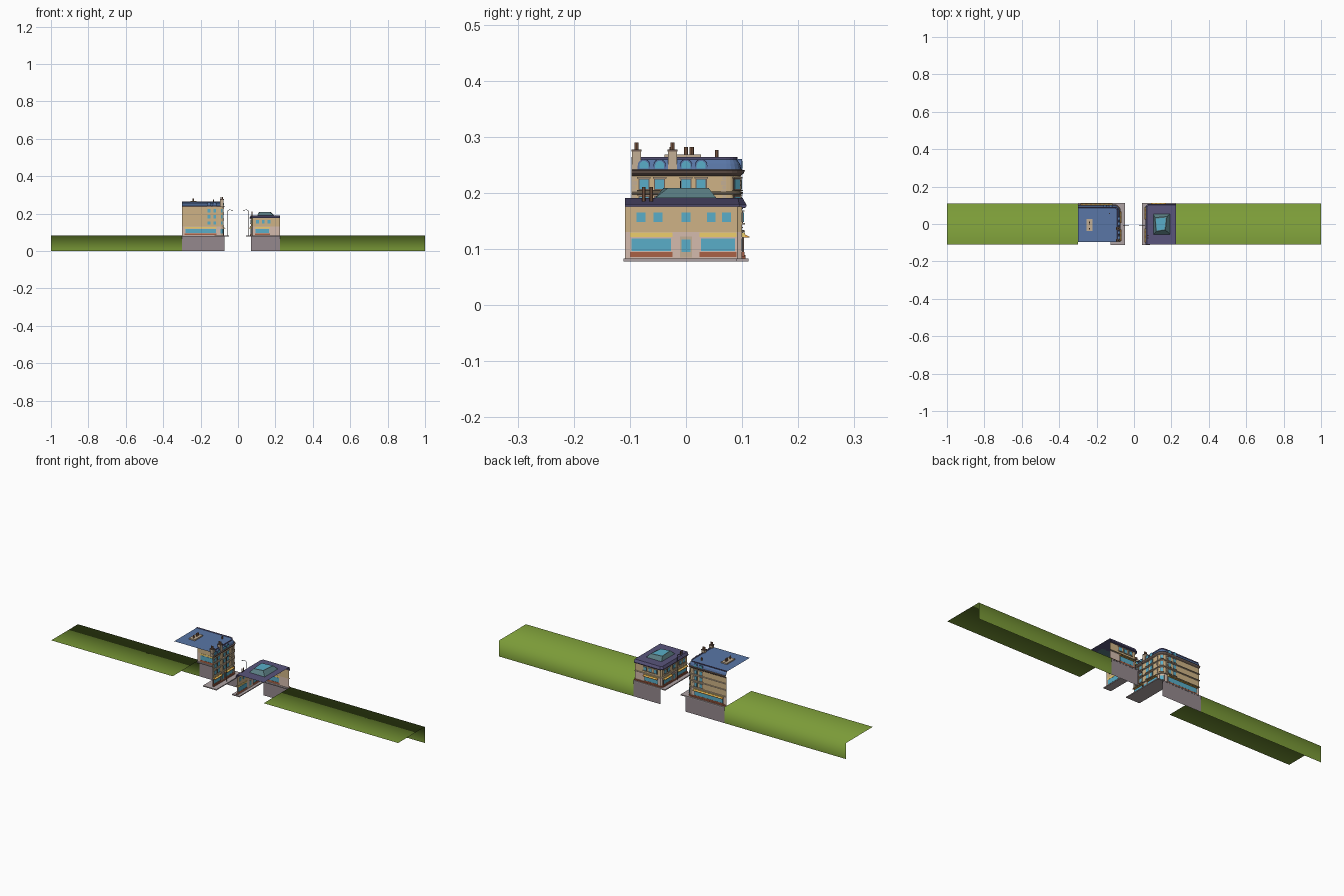
import bpy, bmesh, math
from mathutils import Vector

if "Cube" in bpy.data.objects:
    bpy.data.objects.remove(bpy.data.objects["Cube"])

COL = dict(grass=(.20, .33, .04), tan=(.62, .45, .24), pink=(.66, .50, .42), plinth=(.30, .25, .27),
           paving=(.42, .36, .37), blue=(.10, .18, .38), purple=(.10, .09, .20), glass=(.10, .42, .58),
           trim=(.16, .11, .09), stone=(.55, .43, .30), brick=(.40, .12, .06), orange=(.85, .38, .06),
           yellow=(.85, .62, .15), teal=(.10, .20, .22), black=(.03, .03, .04), pot=(.28, .14, .08))
mats = {}
for k, c in COL.items():
    mats[k] = bpy.data.materials.new(k)
    mats[k].diffuse_color = (*c, 1)

parts = {}


def part(name, mat):
    return parts.setdefault(name, (bmesh.new(), mat))[0]


def poly(name, mat, pts):
    bm = part(name, mat)
    bm.faces.new([bm.verts.new(p) for p in pts])


def prism(name, mat, a, b):
    """closed solid between two matching rings"""
    bm = part(name, mat)
    va, vb = [bm.verts.new(p) for p in a], [bm.verts.new(p) for p in b]
    n = len(va)
    fs = [bm.faces.new(va), bm.faces.new(vb)]
    fs += [bm.faces.new((va[i], va[(i + 1) % n], vb[(i + 1) % n], vb[i])) for i in range(n)]
    bmesh.ops.recalc_face_normals(bm, faces=fs)


def box(name, mat, x0, x1, y0, y1, z0, z1):
    q = [(x0, y0), (x1, y0), (x1, y1), (x0, y1)]
    prism(name, mat, [(*p, z0) for p in q], [(*p, z1) for p in q])


def pot(name, mat, x, y, z0, z1, r=.004):
    c = [(x + r * math.cos(i * math.pi / 4), y + r * math.sin(i * math.pi / 4)) for i in range(8)]
    prism(name, mat, [(*p, z0) for p in c], [(*p, z1) for p in c])


def offset(path, d):
    """path moved to its right by d, with mitred corners"""
    P = [Vector(p) for p in path]
    out = []
    for i, p in enumerate(P):
        ns = []
        for a, b in ((i - 1, i), (i, i + 1)):
            if a >= 0 and b < len(P):
                t = (P[b] - P[a]).normalized()
                ns.append(Vector((t.y, -t.x)))
        m = (ns[0] + ns[-1]).normalized()
        out.append(p + m * (d / m.dot(ns[0])))
    return out


def sweep(name, mat, path, profile):
    """open strip following the street and back walls; profile is (outward, z)"""
    bm = part(name, mat)
    rows = [[bm.verts.new((p.x, p.y, z)) for p in offset(path, d)] for d, z in profile]
    for a, b in zip(rows, rows[1:]):
        for i in range(len(a) - 1):
            bm.faces.new((a[i], a[i + 1], b[i + 1], b[i]))


class Wall:
    """local frame: u along wall, d outward"""
    def __init__(self, o, t, n):
        self.o, self.t, self.n = Vector(o), Vector(t).normalized(), Vector(n).normalized()

    def pt(self, u, d, z):
        p = self.o + self.t * u + self.n * d
        return (p.x, p.y, z)

    def box(self, name, mat, u0, u1, d0, d1, z0, z1, slope=0):
        q = [(d0, z0), (d1, z0), (d1, z1 - slope), (d0, z1)]
        prism(name, mat, [self.pt(u0, *p) for p in q], [self.pt(u1, *p) for p in q])

    def window(self, pre, u, z0, z1, w):
        self.box(pre + "window_frames", "trim", u - w, u + w, 0, .002, z0, z1)
        self.box(pre + "window_glass", "glass", u - w + .002, u + w - .002, -.001, .003, z0 + .002, z1 - .002)
        self.box(pre + "window_sills", "stone", u - w - .002, u + w + .002, 0, .005, z0 - .002, z0)
        self.box(pre + "window_lintels", "stone", u - w - .002, u + w + .002, 0, .004, z1, z1 + .002)

    def shop(self, pre, u0, u1):
        self.box(pre + "shop_stall", "brick", u0, u1, -.001, .004, .086, .095)
        self.box(pre + "shop_frame", "trim", u0, u1, 0, .003, .095, .121)
        self.box(pre + "shop_glass", "glass", u0 + .003, u1 - .003, -.001, .0035, .096, .119)
        self.box(pre + "shop_sign", "yellow", u0, u1, -.001, .005, .121, .129)
        n = max(2, round((u1 - u0) / .012))
        s = (u1 - u0) / n
        for i in range(n):
            self.box(pre + "awning" + str(i % 2), ("orange", "yellow")[i % 2],
                     u0 + i * s, u0 + (i + 1) * s, .003, .013, .120, .127, .005)

    def door(self, pre, u):
        self.box(pre + "door", "stone", u - .011, u + .011, -.001, .003, .085, .122)
        self.box(pre + "door_glass", "glass", u - .008, u + .008, -.002, .004, .095, .117)

    def arch(self, name, mat, u, r, z0, z1, d0, d1):
        ring = [(u - r, z0), (u + r, z0)] + [(u + r * math.cos(k * math.pi / 8), z1 - r + r * math.sin(k * math.pi / 8))
                                              for k in range(9)]
        prism(name, mat, [self.pt(a, d0, z) for a, z in ring], [self.pt(a, d1, z) for a, z in ring])


# grass banks: top and back face, open elsewhere
for side, x0, x1 in (("left", -1, -.3), ("right", .225, 1)):
    sweep(side + "_grass", "grass", [(x1, .11), (x0, .11)], [(0, 0), (0, .084), (-.22, .084)])
# retaining walls under the buildings
for side, x0, x1 in (("left", -.3, -.073), ("right", .07, .225)):
    poly(side + "_retaining_wall", "plinth", [(x1, .11, 0), (x0, .11, 0), (x0, .11, .082), (x1, .11, .082)])
# pavements
for side, xs, xb in (("left", (-.125, -.047), (-.3, -.125)), ("right", (.043, .085), (.085, .225))):
    box(side + "_pavement", "paving", *xs, -.111, .111, .078, .083)
    box(side + "_back_pavement", "paving", *xb, .09, .111, .078, .083)

# tall corner building on the left
arc = [(-.105 + .025 * math.cos(a), .072 + .025 * math.sin(a)) for a in [i * math.pi / 10 for i in range(6)]]
LP = [(-.08, -.097)] + arc + [(-.3, .097)]
sweep("tall_ground_floor", "pink", LP, [(0, .083), (0, .13)])
sweep("tall_upper_walls", "tan", LP, [(0, .13), (0, .236)])
sweep("tall_step", "brick", LP, [(0, .089), (.006, .089), (.006, .083)])
for z in (.131, .166, .199):
    sweep("tall_string_courses", "stone", LP, [(0, z - .002), (.005, z), (.005, z + .002), (0, z + .003)])
sweep("tall_cornice", "trim", LP, [(0, .23), (.006, .235), (.008, .24), (.001, .242)])
sweep("tall_mansard", "blue", LP, [(.002, .241), (-.001, .252), (-.008, .262)])
sweep("tall_roof_rim", "purple", LP, [(-.006, .259), (-.005, .264), (-.009, .264), (-.011, .261)])
poly("tall_roof_top", "blue", [(p.x, p.y, .2615) for p in offset(LP, -.008)] + [(-.3, -.097, .2615)])
LS = Wall((-.08, 0), (0, 1), (1, 0))
LB = Wall((0, .097), (1, 0), (0, 1))
LC = Wall((-.0873, .0897), (-1, 1), (1, 1))
cols = (-.075, -.047, 0, .027)
for z0, z1 in ((.139, .161), (.173, .195), (.205, .226)):
    for u in cols:
        LS.window("tall_", u, z0, z1, .010)
    for u in (-.125, -.155):
        LB.window("tall_", u, z0, z1, .009)
    LC.window("tall_", 0, z0, z1, .008)
LS.shop("tall_", -.09, -.03)
LS.shop("tall_", .005, .068)
LS.door("tall_", -.013)
LB.shop("tall_", -.285, -.115)
LC.door("tall_", 0)
for u in cols:
    LS.arch("tall_dormers", "blue", u, .011, .241, .260, -.012, .003)
    LS.arch("tall_dormer_glass", "glass", u, .008, .243, .257, 0, .004)
for u in (-.125, -.155):
    LB.arch("tall_dormers", "blue", u, .010, .241, .260, -.012, .003)
    LB.arch("tall_dormer_glass", "glass", u, .007, .243, .257, 0, .004)
# corner stones
for i in range(12):
    w, z = (.009, .006)[i % 2], .134 + i * .008
    LS.box("corner_stones", "stone", .071 - w, .071, 0, .002, z, z + .007)
    LB.box("corner_stones", "stone", -.106 - w, -.106, 0, .002, z, z + .007)
    LS.box("corner_stones", "stone", -.096, -.096 + w, 0, .002, z, z + .007)
# chimneys and pots
for y in (-.088, -.024):
    box("tall_chimneys", "stone", -.095, -.078, y - .008, y + .008, .236, .275)
    box("tall_chimney_caps", "trim", -.097, -.076, y - .009, y + .009, .274, .277)
    for x in (-.091, -.083):
        pot("tall_chimney_pots", "pot", x, y, .277, .29, .0035)
box("wide_chimney", "stone", -.255, -.222, -.038, .027, .261, .268)
for y in (-.025, 0, .010):
    pot("tall_chimney_pots", "pot", -.238, y, .268, .282, .004)
pot("roof_vent", "pot", -.13, .055, .261, .276, .003)

# low shop building on the right
RP = [(.225, .1), (.078, .1), (.07, .092), (.07, -.109)]
sweep("low_ground_floor", "pink", RP, [(0, .083), (0, .13)])
sweep("low_upper_walls", "tan", RP, [(0, .13), (0, .176)])
sweep("low_step", "brick", RP, [(0, .089), (.006, .089), (.006, .083)])
sweep("low_string_course", "stone", RP, [(0, .129), (.005, .131), (.005, .133), (0, .134)])
sweep("low_eaves", "purple", RP, [(0, .172), (.007, .174), (.008, .178), (.001, .191)])
poly("low_roof_top", "purple", [(p.x, p.y, .191) for p in offset(RP, .001)] + [(.225, -.109, .191)])
prism("skylight_sides", "teal", [(.103, -.055, .191), (.192, -.055, .191), (.192, .054, .191), (.103, .054, .191)],
      [(.118, -.04, .209), (.168, -.032, .209), (.176, .04, .209), (.112, .034, .209)])
poly("skylight_glass", "glass", [(.122, -.035, .2095), (.163, -.028, .2095), (.170, .034, .2095), (.117, .029, .2095)])
RS = Wall((.07, 0), (0, 1), (-1, 0))
RB = Wall((0, .1), (1, 0), (0, 1))
RS.shop("low_", -.1, -.024)
RS.shop("low_", .024, .09)
RS.door("low_", 0)
RB.shop("low_", .09, .17)
for u in (-.08, -.05, 0, .045, .072):
    RS.window("low_", u, .146, .167, .010)
for u in (.105, .135, .165):
    RB.window("low_", u, .146, .167, .010)
for y in (-.075, -.062):
    pot("low_chimney_pots", "pot", .075, y, .185, .21, .003)

for name, (bm, mat) in parts.items():
    me = bpy.data.meshes.new(name)
    bm.to_mesh(me)
    bm.free()
    me.materials.append(mats[mat])
    ob = bpy.data.objects.new(name, me)
    bpy.context.collection.objects.link(ob)
    if name.endswith("grass"):
        bmw = bmesh.new()
        bmw.from_mesh(me)
        bmesh.ops.recalc_face_normals(bmw, faces=bmw.faces)
        bmw.to_mesh(me)
        bmw.free()
        me.polygons.foreach_set("use_smooth", [True] * len(me.polygons))

# street lamps arching over the road
for side, s in (("left", -1), ("right", 1)):
    cu = bpy.data.curves.new(side + "_lamp", "CURVE")
    cu.dimensions, cu.bevel_depth, cu.bevel_resolution = "3D", .0013, 1
    arcp = [(.046 - .011 * math.cos(a), .208 + .012 * math.sin(a)) for a in [math.pi - i * math.pi / 8 for i in range(8)]]
    pts = [(.057, .083)] + arcp + [(.030, .218)]
    sp = cu.splines.new("POLY")
    sp.points.add(len(pts) - 1)
    for p, (x, z) in zip(sp.points, [pts[0]] + pts[1:6] + [(.040, .2195), (.036, .219), (.032, .217), (.028, .214)][:len(pts) - 6]):
        p.co = (s * x, -.01, z, 1)
    cu.materials.append(mats["black"])
    bpy.context.collection.objects.link(bpy.data.objects.new(side + "_lamp", cu))

for m in bpy.data.materials:
    if m.users and not m.is_grease_pencil:
        m.use_nodes = True
        m.node_tree.nodes["Principled BSDF"].inputs["Base Color"].default_value = m.diffuse_color
